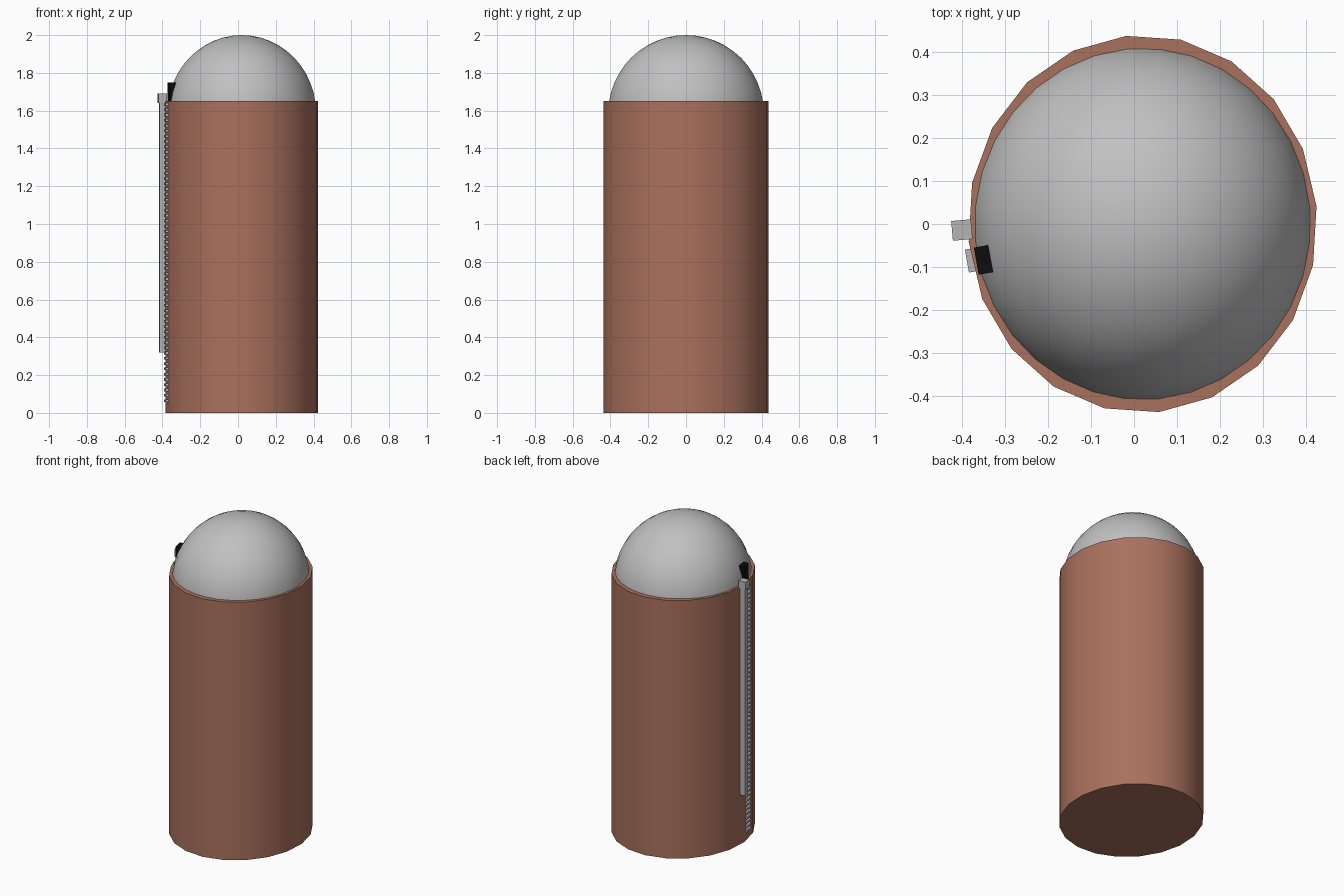
import bpy, bmesh
from math import radians, pi
from mathutils import Matrix, Vector

cube = bpy.data.objects.get("Cube")
if cube:
    bpy.data.objects.remove(cube, do_unlink=True)


def material(name, rgb):
    m = bpy.data.materials.new(name)
    m.use_nodes = True
    m.diffuse_color = (*rgb, 1)
    m.node_tree.nodes["Principled BSDF"].inputs["Base Color"].default_value = (*rgb, 1)
    return m


BROWN = material("brick brown", (0.40, 0.165, 0.11))
DOME = material("dome grey", (0.53, 0.53, 0.53))
STEEL = material("steel grey", (0.46, 0.46, 0.46))
BLACK = material("black", (0.004, 0.004, 0.004))


def finish(bm, name, mat, smooth=False):
    mesh = bpy.data.meshes.new(name)
    bm.to_mesh(mesh)
    bm.free()
    mesh.materials.append(mat)
    ob = bpy.data.objects.new(name, mesh)
    bpy.context.collection.objects.link(ob)
    if smooth:
        bpy.ops.object.select_all(action="DESELECT")
        ob.select_set(True)
        bpy.context.view_layer.objects.active = ob
        bpy.ops.object.shade_smooth_by_angle(angle=radians(35))
    return ob


def add_box(bm, centre, size, turn):
    place = (Matrix.Translation(centre) @ Matrix.Rotation(radians(turn), 4, "Z")
             @ Matrix.Diagonal((*size, 1)))
    return bmesh.ops.create_cube(bm, size=1, matrix=place)["verts"]


AXIS_X = 0.02
TURN = Matrix.Rotation(radians(5.4), 4, "Z")
WALL_TOP = 1.65

# Tower wall: slightly oval cylinder
bm = bmesh.new()
bmesh.ops.create_cone(
    bm, cap_ends=True, segments=20, radius1=1, radius2=1, depth=1,
    matrix=Matrix.Translation((AXIS_X, 0, WALL_TOP / 2))
    @ Matrix.Diagonal((0.406, 0.439, WALL_TOP, 1))
    @ TURN @ Matrix.Rotation(pi / 2, 4, "Z"))
finish(bm, "tower_wall", BROWN, True)

# Domed roof: upper half of a sphere, sunk a little into the wall
bm = bmesh.new()
bmesh.ops.create_uvsphere(
    bm, u_segments=32, v_segments=24, radius=1,
    matrix=Matrix.Translation((AXIS_X, 0, 1.59))
    @ Matrix.Diagonal((0.395, 0.413, 0.41, 1)) @ TURN)
lower = [f for f in bm.faces if f.calc_center_median().z < 1.59]
bmesh.ops.delete(bm, geom=lower, context="FACES")
finish(bm, "dome_roof", DOME, True)

# Filling pipe with its head block
bm = bmesh.new()
add_box(bm, (-0.4, -0.014, 0.985), (0.034, 0.036, 1.33), 5)
finish(bm, "filling_pipe", STEEL)
bm = bmesh.new()
add_box(bm, (-0.4, -0.014, 1.665), (0.046, 0.046, 0.05), 5)
finish(bm, "pipe_head", STEEL)

# Ladder of separate rungs set into the wall
bm = bmesh.new()
for i in range(57):
    add_box(bm, (-0.376, -0.084, 0.065 + i * 0.028), (0.025, 0.054, 0.014), 10)
finish(bm, "ladder_rungs", STEEL)

# Dark hatch at the foot of the dome
bm = bmesh.new()
add_box(bm, (-0.342, -0.082, 1.7), (0.05, 0.064, 0.1), 10)
finish(bm, "roof_hatch", BLACK)
